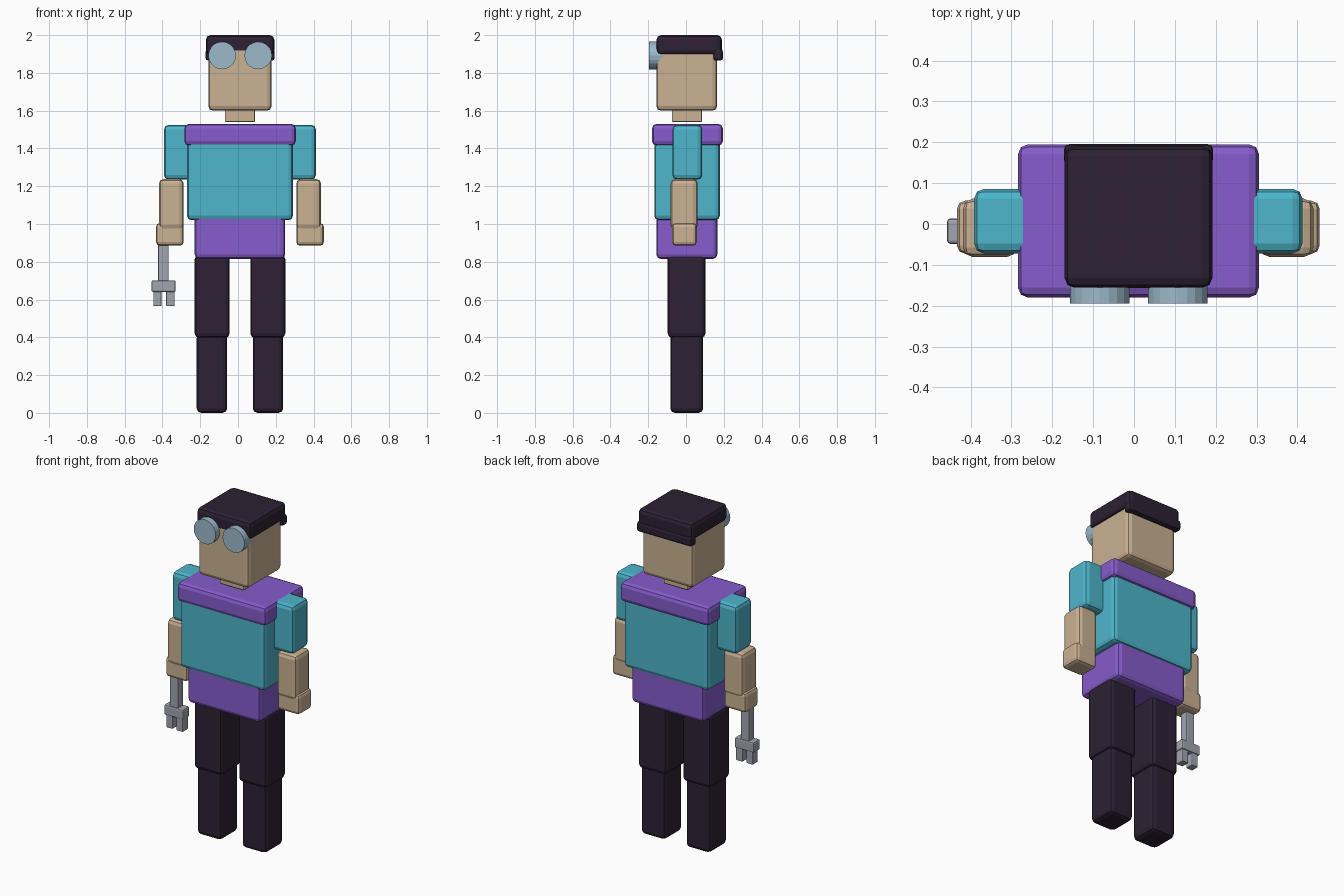
import bpy
import math

if "Cube" in bpy.data.objects:
    bpy.data.objects.remove(bpy.data.objects["Cube"])

CX = 0.0105  # symmetry line of the body


def material(name, r, g, b):
    m = bpy.data.materials.new(name)
    m.diffuse_color = [*(((c / 255 + 0.055) / 1.055) ** 2.4 for c in (r, g, b)), 1]
    m.use_nodes = True
    m.node_tree.nodes["Principled BSDF"].inputs["Base Color"].default_value = m.diffuse_color
    return m


SKIN = material("skin tan", 202, 178, 147)
TEAL = material("teal cloth", 78, 182, 204)
PURPLE = material("purple cloth", 134, 92, 204)
DARK = material("dark plum", 45, 33, 51)
GLASS = material("pale blue glass", 156, 186, 203)
METAL = material("grey metal", 161, 165, 176)


def finish(ob, name, mat, bevel):
    ob.name = ob.data.name = name
    ob.data.materials.append(mat)
    if bevel:
        mod = ob.modifiers.new("Bevel", 'BEVEL')
        mod.width, mod.segments = bevel, 2
    return ob


def box(name, mat, x, y, z, bevel=0.024):
    """Bevelled block spanning the given (min, max) ranges."""
    spans = (x, y, z)
    bpy.ops.mesh.primitive_cube_add(size=1, location=[sum(s) / 2 for s in spans])
    ob = bpy.context.object
    ob.scale = [s[1] - s[0] for s in spans]
    bpy.ops.object.transform_apply(location=False, rotation=False, scale=True)
    return finish(ob, name, mat, bevel)


def pair(name, mat, x, y, z, bevel=0.024):
    """Block on both sides of the body; x is the distance from the middle."""
    box("right_" + name, mat, (CX + x[0], CX + x[1]), y, z, bevel)
    box("left_" + name, mat, (CX - x[1], CX - x[0]), y, z, bevel)


# Head and cap
box("head", SKIN, (-0.157, 0.178), (-0.157, 0.165), (1.60, 1.94))
box("neck", SKIN, (-0.07, 0.09), (-0.075, 0.085), (1.54, 1.63), 0.006)
box("cap", DARK, (-0.17, 0.192), (-0.156, 0.19), (1.895, 2.0))
box("cap_back_band", DARK, (-0.172, 0.194), (0.145, 0.196), (1.865, 1.925), 0.014)

# Round goggle lenses
for side, label in ((-1, "left"), (1, "right")):
    bpy.ops.mesh.primitive_cylinder_add(
        vertices=20, radius=0.073, depth=0.07,
        location=(CX + 0.001 + side * 0.0955, -0.16, 1.892), rotation=(math.pi / 2, 0, 0))
    finish(bpy.context.object, label + "_lens", GLASS, 0)

# Trunk
box("collar", PURPLE, (-0.284, 0.306), (-0.18, 0.195), (1.415, 1.53))
box("torso", TEAL, (-0.27, 0.291), (-0.168, 0.179), (1.02, 1.45))
box("hips", PURPLE, (-0.229, 0.25), (-0.157, 0.166), (0.815, 1.06))

# Arms
pair("upper_arm", TEAL, (0.24, 0.402), (-0.072, 0.086), (1.235, 1.525))
pair("forearm", SKIN, (0.298, 0.429), (-0.081, 0.062), (0.97, 1.238))
pair("hand", SKIN, (0.298, 0.444), (-0.073, 0.057), (0.885, 1.005), 0.02)

# Legs
pair("thigh", DARK, (0.055, 0.24), (-0.097, 0.103), (0.397, 0.837))
pair("shin", DARK, (0.068, 0.229), (-0.083, 0.091), (0.0, 0.42))

# Wrench: shaft, jaw block and two prongs
WY = (-0.049, 0.014)
box("wrench_shaft", METAL, (-0.423, -0.367), (-0.043, 0.008), (0.68, 0.91), 0.005)
box("wrench_jaw", METAL, (-0.458, -0.33), WY, (0.64, 0.702), 0.009)
for label, x in (("outer", (-0.448, -0.405)), ("inner", (-0.38, -0.336))):
    box("wrench_prong_" + label, METAL, x, (-0.043, 0.008), (0.565, 0.66), 0.005)
